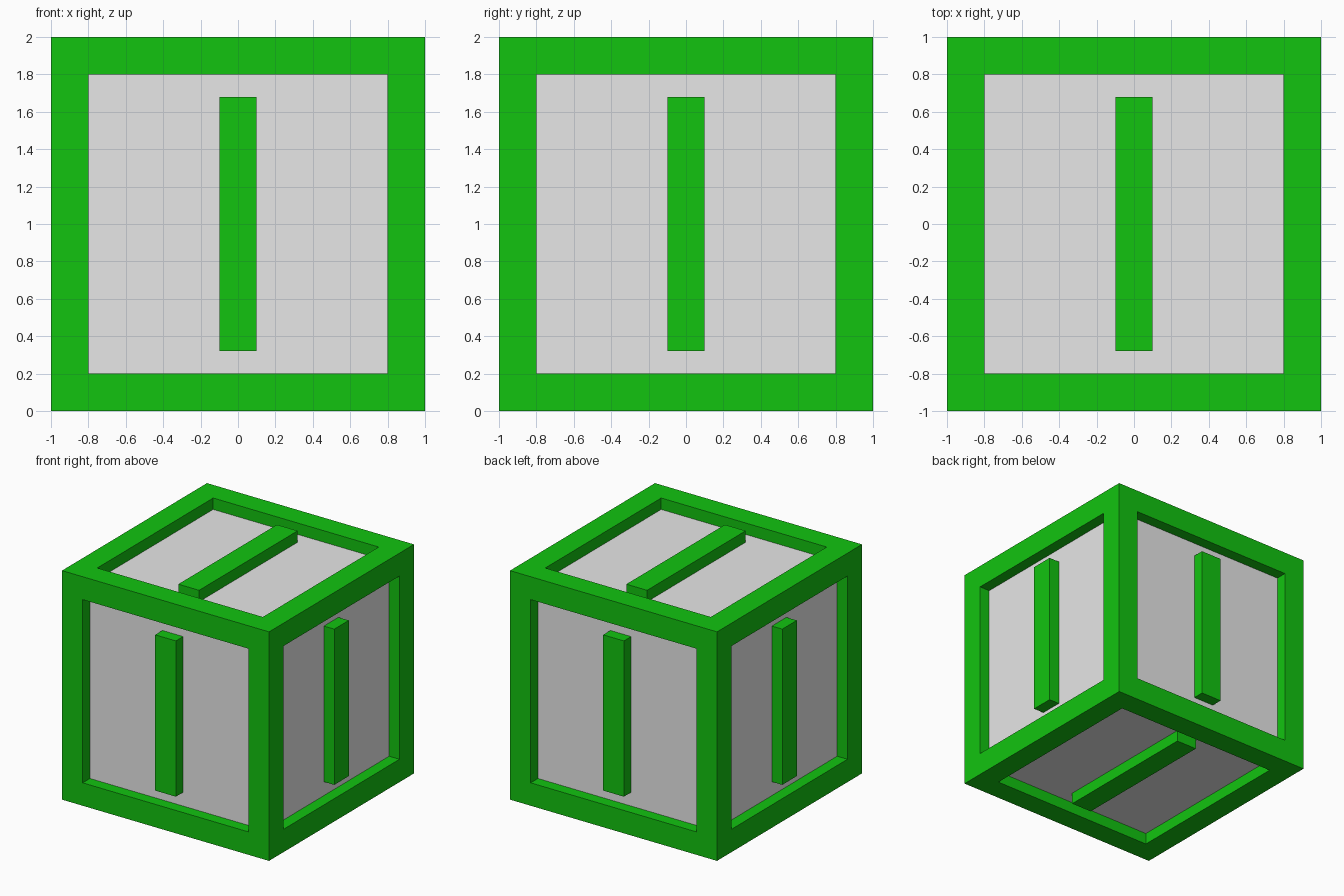
import bpy
import bmesh
from mathutils import Vector, Matrix

default = bpy.data.objects.get("Cube")
if default:
    bpy.data.objects.remove(default, do_unlink=True)

FRAME = 0.2     # width of the frame border
DEPTH = 0.1     # recess of the panels
BAR_HALF = 0.68
CENTRE = Vector((0, 0, 1))


def make_material(name, colour):
    mat = bpy.data.materials.new(name)
    mat.use_nodes = True
    mat.diffuse_color = (*colour, 1)
    bsdf = next(n for n in mat.node_tree.nodes if n.type == 'BSDF_PRINCIPLED')
    bsdf.inputs["Base Color"].default_value = (*colour, 1)
    return mat


green = make_material("green", (0.006, 0.55, 0.005))
grey = make_material("light_grey", (0.8, 0.8, 0.8))


def add_object(name, bm, materials):
    mesh = bpy.data.meshes.new(name)
    bm.to_mesh(mesh)
    bm.free()
    for mat in materials:
        mesh.materials.append(mat)
    obj = bpy.data.objects.new(name, mesh)
    bpy.context.collection.objects.link(obj)
    return obj


# Crate body: a cube whose six sides are inset, then sunk as panels
bm = bmesh.new()
bmesh.ops.create_cube(bm, size=2, matrix=Matrix.Translation(CENTRE))
panels = list(bm.faces)
bmesh.ops.inset_individual(bm, faces=panels, thickness=FRAME, use_even_offset=True)
bmesh.ops.inset_individual(bm, faces=panels, thickness=0, depth=-DEPTH)
for face in panels:
    face.material_index = 1
add_object("crate_body", bm, [green, grey])


# One raised bar per side, flush with the frame
def add_bar(name, normal, along):
    normal, along = Vector(normal), Vector(along)
    across = normal.cross(along)
    size = [2 * (abs(across[i]) * 0.1 + abs(along[i]) * BAR_HALF)
            + abs(normal[i]) * DEPTH for i in range(3)]
    bm = bmesh.new()
    place = Matrix.Translation(CENTRE + normal * (1 - DEPTH / 2))
    bmesh.ops.create_cube(bm, size=1, matrix=place @ Matrix.Diagonal((*size, 1)))
    add_object(name, bm, [green])


UP, BACK = (0, 0, 1), (0, 1, 0)
add_bar("front_bar", (0, -1, 0), UP)
add_bar("back_bar", BACK, UP)
add_bar("left_bar", (1, 0, 0), UP)
add_bar("right_bar", (-1, 0, 0), UP)
add_bar("top_bar", UP, BACK)
add_bar("bottom_bar", (0, 0, -1), BACK)
